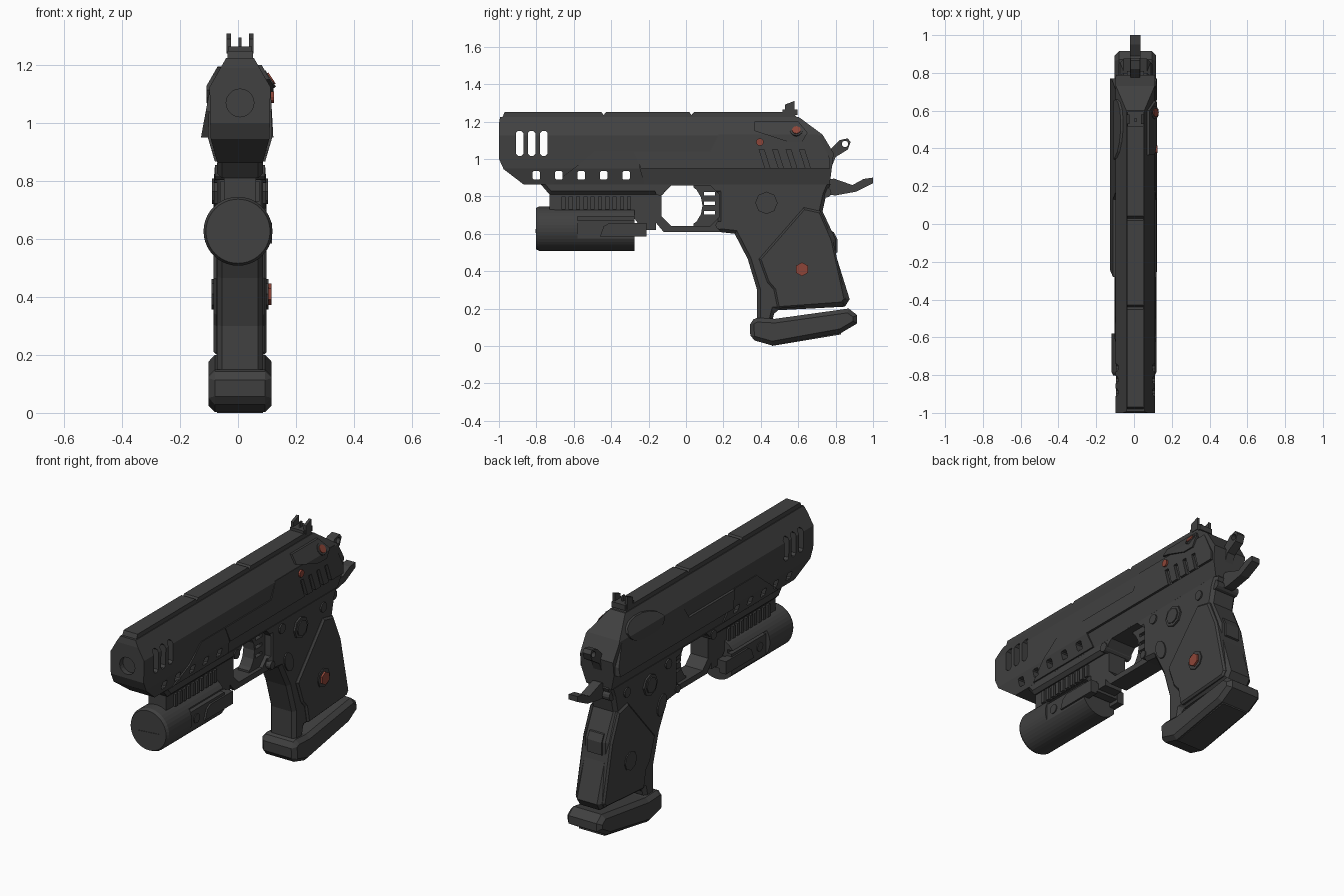
import bpy, bmesh, math
from mathutils import Vector

if "Cube" in bpy.data.objects:
    bpy.data.objects.remove(bpy.data.objects["Cube"])

CENTRE = .007  # centre plane of the body
FAR = .3       # reach of cutters to either side


def material(name, *rgb):
    mat = bpy.data.materials.new(name)
    mat.use_nodes = True
    mat.diffuse_color = (*rgb, 1)
    shader = next(node for node in mat.node_tree.nodes if node.type == 'BSDF_PRINCIPLED')
    shader.inputs["Base Color"].default_value = (*rgb, 1)
    return mat


GREY = material("gunmetal grey", .052, .052, .052)
RED = material("dull red", .27, .06, .04)


def make(name, bm, mat=GREY):
    bmesh.ops.recalc_face_normals(bm, faces=bm.faces)
    mesh = bpy.data.meshes.new(name)
    bm.to_mesh(mesh)
    bm.free()
    mesh.materials.append(mat)
    part = bpy.data.objects.new(name, mesh)
    bpy.context.collection.objects.link(part)
    return part


def bake(part):
    bpy.context.view_layer.update()
    depsgraph = bpy.context.evaluated_depsgraph_get()
    mesh = bpy.data.meshes.new_from_object(part.evaluated_get(depsgraph))
    part.modifiers.clear()
    part.data = mesh


def extrude(name, outline, start, end, along_y=False, bevel=None):
    """Prism from a (y, z) outline along x, or an (x, z) outline along y."""
    bm = bmesh.new()
    near, far = [[bm.verts.new((u, depth, v) if along_y else (depth, u, v)) for u, v in outline]
                 for depth in (start, end)]
    bm.faces.new(near)
    bm.faces.new(far)
    for i in range(len(outline)):
        bm.faces.new((near[i - 1], near[i], far[i], far[i - 1]))
    part = make(name, bm)
    if bevel:
        mod = part.modifiers.new("bevel", 'BEVEL')
        mod.width, mod.segments = bevel, 1
        mod.limit_method, mod.angle_limit = 'ANGLE', math.radians(62)
        bake(part)
    return part


def slab(name, outline, half, bevel=None):
    return extrude(name, outline, CENTRE - half, CENTRE + half, bevel=bevel)


def pair(name, outline, inner, outer):
    """The same prism on both sides of the centre plane."""
    return [extrude(name, outline, CENTRE + side * inner, CENTRE + side * outer)
            for side in (-1, 1)]


def boolean(targets, cutter, operation='DIFFERENCE'):
    for part in targets:
        mod = part.modifiers.new("cut", 'BOOLEAN')
        mod.operation, mod.solver, mod.object = operation, 'EXACT', cutter
        bake(part)
    bpy.data.objects.remove(cutter)


def cut(targets, outline, start=-FAR, end=FAR):
    boolean(targets, extrude("cutter", outline, start, end))


def shell(name, section, outline):
    """Cross-section run along y, trimmed to a side outline."""
    part = extrude(name, section, -1.1, 1.1, along_y=True)
    boolean([part], extrude("trim", outline, -FAR, FAR), 'INTERSECT')
    return part


def mirrored(*half):
    return ([(CENTRE + x, z) for x, z in half] +
            [(CENTRE - x, z) for x, z in reversed(half)])


def rect(y, z, width, height, lean=0):
    a, b = width / 2, height / 2
    return [(y - a + lean, z - b), (y + a + lean, z - b),
            (y + a - lean, z + b), (y - a - lean, z + b)]


def rounded(y, z, width, height, corner):
    a, b = width / 2, height / 2
    short, low = a - corner, b - corner
    quarter = [(a, low), (short, b)]
    flipped = [(-u, v) for u, v in reversed(quarter)]
    top = quarter + flipped
    return [(y + u, z + v) for u, v in top] + [(y - u, z - v) for u, v in top]


def oval(y, z, a, b, tilt=0, count=16):
    c, s = math.cos(tilt), math.sin(tilt)
    ring = [(a * math.cos(i * math.tau / count), b * math.sin(i * math.tau / count))
            for i in range(count)]
    return [(y + u * c - v * s, z + u * s + v * c) for u, v in ring]


def disc(name, centre, normal, radius, depth, sides=12, mat=GREY, top=1):
    bm = bmesh.new()
    bmesh.ops.create_cone(bm, cap_ends=True, segments=sides, radius1=radius,
                          radius2=radius * top, depth=depth)
    bm.transform(Vector(normal).to_track_quat('Z', 'Y').to_matrix().to_4x4())
    bmesh.ops.translate(bm, verts=bm.verts, vec=centre)
    return make(name, bm, mat)


LEFT, FRONT = Vector((1, 0, 0)), Vector((0, -1, 0))
SLOPE = Vector((1, 0, .65))  # facing of the upper slide side

# Slide body, top rail and side panels
slide = shell("slide", mirrored((.048, 1.225), (.105, 1.125), (.102, .95), (.078, .862)),
              [(-1, 1), (-1, 1.19), (-.98, 1.3), (.5, 1.3), (.73, 1.13), (.79, 1.03),
               (.76, .8), (-.785, .8), (-.975, .945)])
top_rail = slab("top_rail", [(-.99, 1.2), (-.97, 1.25), (.57, 1.25), (.61, 1.2)], .044)
for y in (-.44, .03):
    cut([top_rail], oval(y, 1.25, .012, .015, count=4))
front_panel = shell("front_side_panel", mirrored((.107, 1.06), (.111, .95), (.087, .868)),
                    [(-.72, .86), (-.56, .98), (-.49, 1.04), (-.27, 1.04), (-.22, .86)])
flare = shell("rear_side_flare", [(-.095, 1.13), (-.128, .95), (.122, .95), (.112, 1.13)],
              [(-.28, 1.04), (.13, 1.04), (.18, 1.14), (.7, 1.14), (.77, 1), (.77, .9), (-.22, .9)])

# Vent slots, small windows, rear grooves and bore
for i in range(3):
    cut([slide], rounded(i * .065 - .89, 1.083, .04, .135, .012))
for i in range(5):
    cut([slide, front_panel], rounded(i * .12 - .8, .912, .04, .046, .006))
for i in range(4):
    cut([slide, flare], rect(i * .072 + .42, 1, .026, .1, lean=.016), start=.1)
boolean([slide], disc("bore_cutter", (CENTRE, -1, 1.07), FRONT, .048, .06, sides=20))

# Sloped catch plate on the left, rounded plate on the right
plate_section = mirrored((.055, 1.235), (.115, 1.13), (.115, 1.07))
half = len(plate_section) // 2
axis = [(CENTRE, 1.07), (CENTRE, 1.235)]
shell("catch_plate", axis + plate_section[:half],
      [(.365, 1.2), (.6, 1.2), (.65, 1.14), (.62, 1.09), (.55, 1.09), (.365, 1.15)])
shell("right_rear_plate", plate_section[half:] + axis[::-1], oval(.5, 1.13, .16, .065, tilt=.1))
disc("catch_ring", (.106, .59, 1.15), SLOPE, .034, .016)
disc("catch_red_dot", (.108, .59, 1.15), SLOPE, .023, .022, mat=RED)
disc("slide_red_dot", (.112, .395, 1.09), LEFT, .02, .026, mat=RED)

# Rear sight: base, two prongs and centre post
slab("sight_base", rect(.555, 1.25, .08, .03), .042)
pair("sight_prong", [(.53, 1.24), (.53, 1.29), (.58, 1.31), (.58, 1.24)], .031, .047)
slab("sight_post", rect(.55, 1.27, .02, .05), .005)

# Hammer and tail lever
hammer = slab("hammer", [(.74, 1.04), (.77, 1.05), (.82, 1.1), (.865, 1.11), (.88, 1.09),
                         (.865, 1.05), (.8, 1.01), (.78, .96), (.74, .96)], .025)
cut([hammer], oval(.85, 1.08, .017, .017))
slab("tail_lever", [(.72, .88), (.79, .895), (.89, .86), (.95, .893), (1, .9), (1, .87),
                    (.91, .825), (.8, .805), (.72, .81)], .027)

# Frame with grip, trigger guard and trigger
frame = slab("frame_and_grip",
             [(-.79, .88), (-.73, .81), (.17, .81), (.17, .61), (.26, .6), (.33, .465), (.38, .3),
              (.38, .13), (.46, .13), (.475, .19), (.85, .21), (.875, .25), (.8, .49), (.8, .57),
              (.73, .72), (.75, .81), (.78, .88)], .08, bevel=.018)
guard = slab("trigger_guard", [(-.17, .87), (-.17, .67), (-.12, .61), (.28, .61), (.28, .87)], .055)
cut([frame, guard], rounded(.025, .75, .31, .216, .05))
trigger = slab("trigger", rect(.115, .75, .15, .23), .035)
cut([trigger], oval(-.02, .75, .108, .12))
for i in range(3):
    cut([trigger], rect(.125, i * .05 + .713, .06, .018))

# Grip side panels, backstrap plate and magazine foot
slab("grip_panel", [(.63, .74), (.72, .72), (.785, .57), (.855, .25), (.835, .225), (.49, .2),
                    (.47, .3), (.435, .34), (.39, .465)], .092, bevel=.01)
slab("backstrap_plate", [(.74, .62), (.79, .61), (.81, .57), (.81, .5), (.76, .48)], .045)
slab("magazine_foot", [(.34, .135), (.38, .15), (.475, .145), (.87, .2), (.915, .165), (.915, .12),
                       (.83, .07), (.46, .003), (.345, .035)], .109, bevel=.022)
slab("magazine_sole", [(.45, .05), (.46, 0), (.83, .062), (.83, .1)], .08)

# Pins and buttons that pass through both sides
for name, y, z, radius, reach, sides in (
        ("main_button", .43, .765, .06, .09, 8), ("main_button_cap", .43, .765, .044, .096, 8),
        ("front_pin", .265, .82, .027, .088, 12), ("middle_pin", .635, .8, .027, .088, 12),
        ("rear_pin", .75, .82, .027, .07, 12), ("guard_pin", .18, .645, .022, .085, 12),
        ("cover_pin", -.14, .83, .026, .086, 12), ("grip_ring", .62, .41, .053, .098, 8)):
    disc(name, (CENTRE, y, z), LEFT, radius, reach * 2, sides)
slab("release_oval", oval(.325, .61, .035, .06, tilt=.4), .087)
disc("grip_red_screw", (.1, .62, .41), LEFT, .037, .032, sides=6, mat=RED)

# Lamp: mount, ribs, barrel, clamps
slab("lamp_mount", [(-.73, .73), (-.73, .83), (-.16, .83), (-.16, .62), (-.23, .62), (-.29, .7)],
     .055)
for i in range(10):
    slab("mount_rib", rect(i * .039 - .655, .765, .022, .07), .068)
lamp = disc("lamp_barrel", (0, -.53, .627), FRONT, .119, .51, sides=40)
disc("lamp_rim", (0, -.793, .627), FRONT, .119, .016, sides=40, top=.93)
for inner, flat in ((.1, rect(-.38, .615, .4, .12)), (.075, rect(-.38, .682, .4, .02))):
    for cutter in pair("lamp_cutter", flat, inner, FAR):
        boolean([lamp], cutter)
disc("lamp_screw", (CENTRE, -.525, .62), LEFT, .026, .21)
pair("lamp_clamp", [(-.46, .585), (-.44, .64), (-.41, .657), (-.21, .657), (-.21, .585)], .07, .11)
slab("clamp_bridge", rect(-.24, .63, .05, .05), .1)
extrude("lamp_front_mark", [(-.068, .604), (.068, .618), (.068, .624), (-.06, .614)],
        -.804, -.8, along_y=True)
